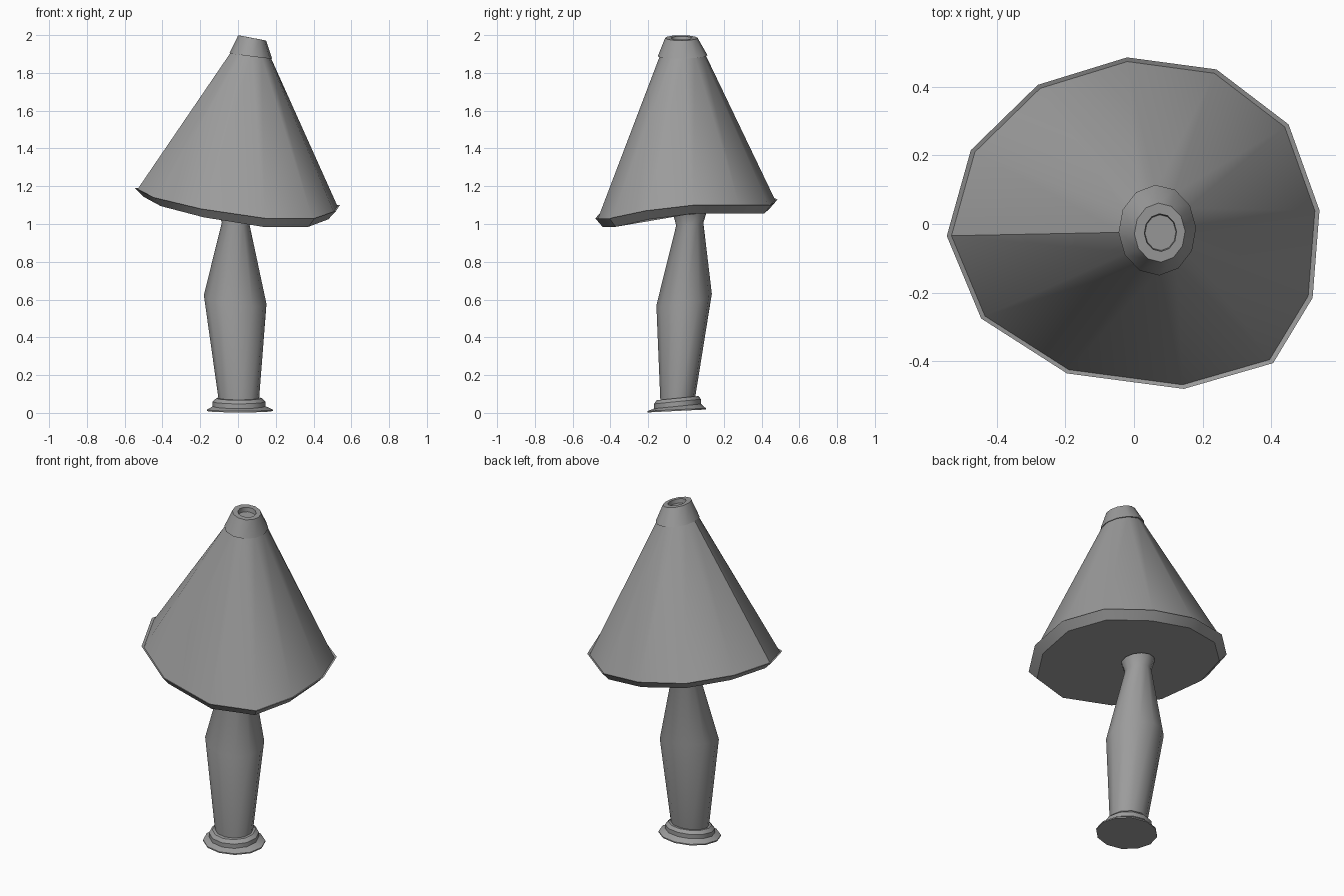
import bpy
import bmesh
from math import cos, sin, pi, radians
from mathutils import Vector

SIDES = 12

default_cube = bpy.data.objects.get("Cube")
if default_cube:
    bpy.data.objects.remove(default_cube, do_unlink=True)

grey = bpy.data.materials.new("plain grey")
grey.use_nodes = True
colour = (0.33, 0.33, 0.33, 1)
grey.diffuse_color = colour
grey.node_tree.nodes["Principled BSDF"].inputs["Base Color"].default_value = colour


def ring(centre, radius_x, radius_y, tilt_x=0, tilt_y=0):
    """Leaning oval ring of points; tilts are rise per unit along x and y."""
    points = []
    for i in range(SIDES):
        angle = 2 * pi * i / SIDES + radians(3)
        x, y = radius_x * cos(angle), radius_y * sin(angle)
        points.append(Vector(centre) + Vector((x, y, tilt_x * x + tilt_y * y)))
    return points


def scaled(points, factor, drop):
    """Copy of a ring shrunk sideways about the axis and lowered."""
    return [Vector((p.x * factor, p.y * factor, p.z - drop)) for p in points]


def loft(name, rings):
    """Skin the rings from bottom to top and cap both ends."""
    bm = bmesh.new()
    loops = [[bm.verts.new(p) for p in points] for points in rings]
    for low, high in zip(loops, loops[1:]):
        for i in range(SIDES):
            j = (i + 1) % SIDES
            bm.faces.new((low[i], low[j], high[j], high[i]))
    bm.faces.new(loops[0][::-1])
    bm.faces.new(loops[-1])
    bmesh.ops.recalc_face_normals(bm, faces=bm.faces[:])
    mesh = bpy.data.meshes.new(name)
    bm.to_mesh(mesh)
    bm.free()
    mesh.materials.append(grey)
    obj = bpy.data.objects.new(name, mesh)
    bpy.context.collection.objects.link(obj)
    bpy.ops.object.select_all(action="DESELECT")
    obj.select_set(True)
    bpy.context.view_layer.objects.active = obj
    bpy.ops.object.shade_smooth_by_angle(angle=radians(35))
    return obj


# Stepped foot
loft("foot", [
    ring((0.01, -0.05, 0.01), 0.175, 0.155, 0, 0.05),
    ring((0.01, -0.05, 0.017), 0.175, 0.155, 0, 0.05),
    ring((0.005, -0.045, 0.035), 0.14, 0.125, 0, 0.1),
    ring((0.005, -0.045, 0.06), 0.14, 0.125, 0, 0.1),
    ring((0.005, -0.045, 0.078), 0.12, 0.11, 0, 0.1),
])

# Bulging stem with a flared neck
loft("stem", [
    ring((0.005, -0.045, 0.05), 0.105, 0.09, 0, 0.1),
    ring((-0.015, -0.01, 0.6), 0.166, 0.147, -0.15, 0.2),
    ring((-0.012, 0.02, 1), 0.074, 0.072, -0.1, 0.1),
    ring((-0.01, 0.022, 1.06), 0.093, 0.09, -0.1, 0.1),
])

# Wavy, lopsided shade rim
rim = [Vector(p) for p in (
    (0.54, 0.04, 1.1), (0.45, 0.29, 1.1), (0.24, 0.45, 1.1),
    (-0.02, 0.485, 1.13), (-0.28, 0.405, 1.16), (-0.475, 0.215, 1.19),
    (-0.545, -0.035, 1.19), (-0.445, -0.275, 1.14), (-0.195, -0.435, 1.08),
    (0.145, -0.48, 1.03), (0.405, -0.405, 1.03), (0.52, -0.215, 1.07))]
loft("shade", [
    scaled(rim, 0.92, 0.045),
    rim,
    scaled(rim, 0.975, 0.005),
    ring((0.068, -0.018, 1.9), 0.103, 0.118, -0.13, 0.02),
])

# Collar with a recessed top
loft("collar", [
    ring((0.068, -0.018, 1.89), 0.113, 0.132, -0.13, 0.02),
    ring((0.075, -0.025, 1.985), 0.074, 0.086, -0.19, 0),
    ring((0.077, -0.025, 1.985), 0.047, 0.055, -0.19, 0),
    ring((0.077, -0.025, 1.96), 0.045, 0.052, -0.19, 0),
])
